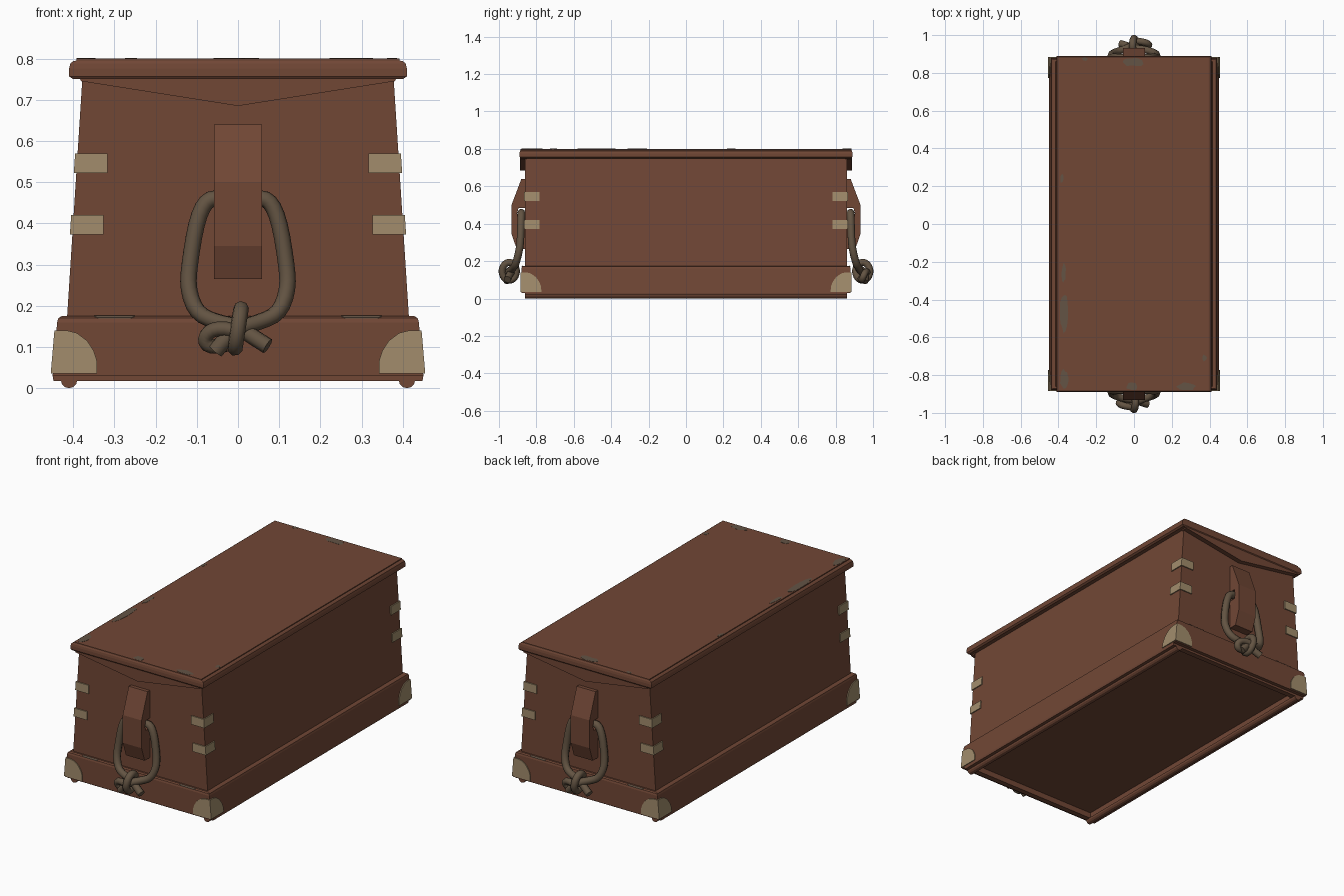
import bpy, bmesh, math, random
from mathutils import Vector

if "Cube" in bpy.data.objects:
    bpy.data.objects.remove(bpy.data.objects["Cube"])

random.seed(4)


def material(name, rgb):
    m = bpy.data.materials.new(name)
    m.diffuse_color = (*rgb, 1)
    m.use_nodes = True
    m.node_tree.nodes["Principled BSDF"].inputs["Base Color"].default_value = m.diffuse_color
    return m


WOOD = material("red brown wood", (0.165, 0.063, 0.036))
ROPE = material("old rope", (0.125, 0.088, 0.055))
BRASS = material("tan metal", (0.36, 0.265, 0.15))
WORN = material("worn paint", (0.125, 0.088, 0.06))


def finish(name, bm, mat, smooth=None):
    bmesh.ops.recalc_face_normals(bm, faces=bm.faces)
    me = bpy.data.meshes.new(name)
    bm.to_mesh(me)
    bm.free()
    ob = bpy.data.objects.new(name, me)
    bpy.context.collection.objects.link(ob)
    me.materials.append(mat)
    if smooth:
        bpy.ops.object.select_all(action='DESELECT')
        ob.select_set(True)
        bpy.context.view_layer.objects.active = ob
        bpy.ops.object.shade_smooth_by_angle(angle=math.radians(smooth))
    return ob


def loft(name, rings, mat):
    """Stack of rectangles (half x, half y, z), capped at both ends."""
    bm = bmesh.new()
    loops = [[bm.verts.new((sx * hx, sy * hy, z))
              for sx, sy in ((-1, -1), (1, -1), (1, 1), (-1, 1))] for hx, hy, z in rings]
    for a, b in zip(loops, loops[1:]):
        for i in range(4):
            j = (i + 1) % 4
            bm.faces.new((a[i], a[j], b[j], b[i]))
    bm.faces.new(loops[0])
    bm.faces.new(loops[-1])
    return finish(name, bm, mat)


def prism(name, pts, vec, mat):
    """Outline pushed along a vector."""
    bm = bmesh.new()
    a = [bm.verts.new(p) for p in pts]
    b = [bm.verts.new(Vector(p) + Vector(vec)) for p in pts]
    bm.faces.new(a)
    bm.faces.new(b)
    for i in range(len(a)):
        j = (i + 1) % len(a)
        bm.faces.new((a[i], a[j], b[j], b[i]))
    return finish(name, bm, mat)


def tube(name, pts, radius, mat, closed=False):
    cu = bpy.data.curves.new(name, 'CURVE')
    cu.dimensions = '3D'
    cu.bevel_depth = radius
    cu.bevel_resolution = 2
    cu.use_fill_caps = True
    cu.resolution_u = 3
    sp = cu.splines.new('NURBS')
    sp.points.add(len(pts) - 1)
    for p, co in zip(sp.points, pts):
        p.co = (*co, 1)
    sp.order_u = 3
    sp.use_endpoint_u = not closed
    sp.use_cyclic_u = closed
    ob = bpy.data.objects.new(name, cu)
    bpy.context.collection.objects.link(ob)
    cu.materials.append(mat)
    bpy.ops.object.select_all(action='DESELECT')
    ob.select_set(True)
    bpy.context.view_layer.objects.active = ob
    bpy.ops.object.convert(target='MESH')
    bpy.ops.object.shade_smooth_by_angle(angle=math.radians(50))


def body_x(z):
    return 0.415 - (z - 0.17) * 0.064


def base_x(z):
    return 0.45 - (z - 0.03) * 0.085


# Tapered body
loft("chest_body", [(body_x(0.1), 0.86, 0.1), (body_x(0.76), 0.86, 0.76)], WOOD)
# Plinth with a recessed underside
loft("plinth", [(0.395, 0.83, 0.05), (0.395, 0.83, 0.018), (0.448, 0.86, 0.018),
                (0.45, 0.86, 0.03), (0.45, 0.88, 0.03), (0.439, 0.88, 0.16),
                (0.436, 0.877, 0.17), (0.428, 0.87, 0.175), (0.40, 0.85, 0.175)], WOOD)
# Lid with a rounded edge
loft("lid", [(0.40, 0.885, 0.75), (0.41, 0.89, 0.757), (0.41, 0.89, 0.776),
             (0.407, 0.888, 0.788), (0.40, 0.885, 0.794), (0.392, 0.885, 0.795),
             (0.392, 0.885, 0.80)], WOOD)

# Half-round runners underneath
for s in (-1, 1):
    arc = [(s * 0.41 + 0.02 * math.cos(math.pi * k / 6), -0.86, 0.02 - 0.02 * math.sin(math.pi * k / 6))
           for k in range(7)]
    prism("runner", arc, (0, 1.72, 0), WOOD)

# Ends: lid batten, handle cleat, rope handle and knot
CLEAT = [(0.855, 0.64), (0.88, 0.64), (0.933, 0.50), (0.933, 0.345), (0.905, 0.265),
         (0.855, 0.265), (0.855, 0.43), (0.895, 0.43), (0.903, 0.455), (0.895, 0.485), (0.855, 0.485)]
HALF = [(0.04, 0.88, 0.46), (0.075, 0.88, 0.46), (0.1, 0.882, 0.41), (0.118, 0.885, 0.30),
        (0.122, 0.895, 0.24), (0.10, 0.912, 0.18), (0.05, 0.925, 0.16)]
for s in (-1, 1):
    prism("lid_batten", [(-0.385, s * 0.85, 0.752), (0.385, s * 0.85, 0.752),
                         (0.38, s * 0.85, 0.745), (0, s * 0.85, 0.685),
                         (-0.38, s * 0.85, 0.745)], (0, s * 0.037, 0), WOOD)
    prism("handle_cleat", [(-0.058, s * y, z) for y, z in CLEAT], (0.116, 0, 0), WOOD)

    def place(pts):
        return [(-s * x, s * y, z) for x, y, z in pts]

    left = [(-x, y, z) for x, y, z in HALF]
    # each strand runs down one side and crosses under the knot
    path = ([(-0.055, 0.955, 0.09), (-0.03, 0.96, 0.12), (0.0, 0.95, 0.145)] + HALF[::-1]
            + left + [(0.0, 0.93, 0.15), (0.035, 0.945, 0.125), (0.072, 0.955, 0.102)])
    tube("rope_handle", place(path), 0.02, ROPE)
    ring = [(0.008 * math.sin(a), 0.945 + 0.041 * math.cos(a), 0.145 + 0.052 * math.sin(a))
            for a in (k * math.pi / 4 for k in range(8))]
    tube("knot_band", place(ring), 0.019, ROPE, closed=True)
    tube("knot_loop", place([(-0.01, 0.97, 0.14), (-0.05, 0.965, 0.15), (-0.085, 0.95, 0.125),
                             (-0.07, 0.94, 0.095), (-0.03, 0.935, 0.105)]), 0.018, ROPE)

# Corner straps and corner guards
GUARD = [(0, 0.036), (0, 0.14), (0.03, 0.14), (0.055, 0.134), (0.082, 0.115),
         (0.1, 0.09), (0.11, 0.065), (0.112, 0.036)]
for sx in (-1, 1):
    for sy in (-1, 1):
        for z0, z1 in ((0.522, 0.57), (0.373, 0.42)):
            a, b = body_x(z0) + 0.006, body_x(z1) + 0.006
            prism("corner_strap_end", [(sx * a, sy * 0.855, z0), (sx * b, sy * 0.855, z1),
                                       (sx * (b - 0.079), sy * 0.855, z1),
                                       (sx * (a - 0.082), sy * 0.855, z0)], (0, sy * 0.011, 0), BRASS)
            prism("corner_strap_side", [(sx * a, sy * 0.866, z0), (sx * b, sy * 0.866, z1),
                                        (sx * b, sy * 0.782, z1), (sx * a, sy * 0.782, z0)],
                  (-sx * 0.009, 0, 0), BRASS)
        prism("corner_guard_end", [(sx * (base_x(z) + 0.005 - u), sy * 0.876, z) for u, z in GUARD],
              (0, sy * 0.009, 0), BRASS)
        prism("corner_guard_side", [(sx * (base_x(z) + 0.005), sy * (0.885 - u), z) for u, z in GUARD],
              (-sx * 0.009, 0, 0), BRASS)

# Worn patches on the lid (centre x, y, half sizes)
for x, y, rx, ry in ((-0.368, -0.47, 0.024, 0.12), (-0.372, -0.26, 0.012, 0.05),
                     (-0.368, -0.82, 0.024, 0.05), (0.275, -0.86, 0.055, 0.022),
                     (-0.01, -0.86, 0.03, 0.024), (0.0, 0.858, 0.055, 0.025),
                     (-0.382, 0.24, 0.01, 0.025), (0.372, -0.71, 0.014, 0.018),
                     (-0.26, 0.873, 0.015, 0.011)):
    pts = []
    for k in range(14):
        r = random.uniform(0.75, 1.1)
        px = x + rx * r * math.cos(k * math.pi / 7)
        py = y + ry * r * math.sin(k * math.pi / 7)
        pts.append((max(-0.392, min(0.392, px)), max(-0.885, min(0.885, py)), 0.799))
    prism("worn_patch", pts, (0, 0, 0.002), WORN)

# Worn strips along the plinth's top edge
for sy in (-1, 1):
    for x in (-0.3, 0.3):
        prism("worn_strip", [(x - 0.05, sy * 0.872, 0.174), (x + 0.05, sy * 0.872, 0.174),
                             (x + 0.04, sy * 0.879, 0.169), (x - 0.04, sy * 0.879, 0.169)],
              (0, 0, 0.002), WORN)
